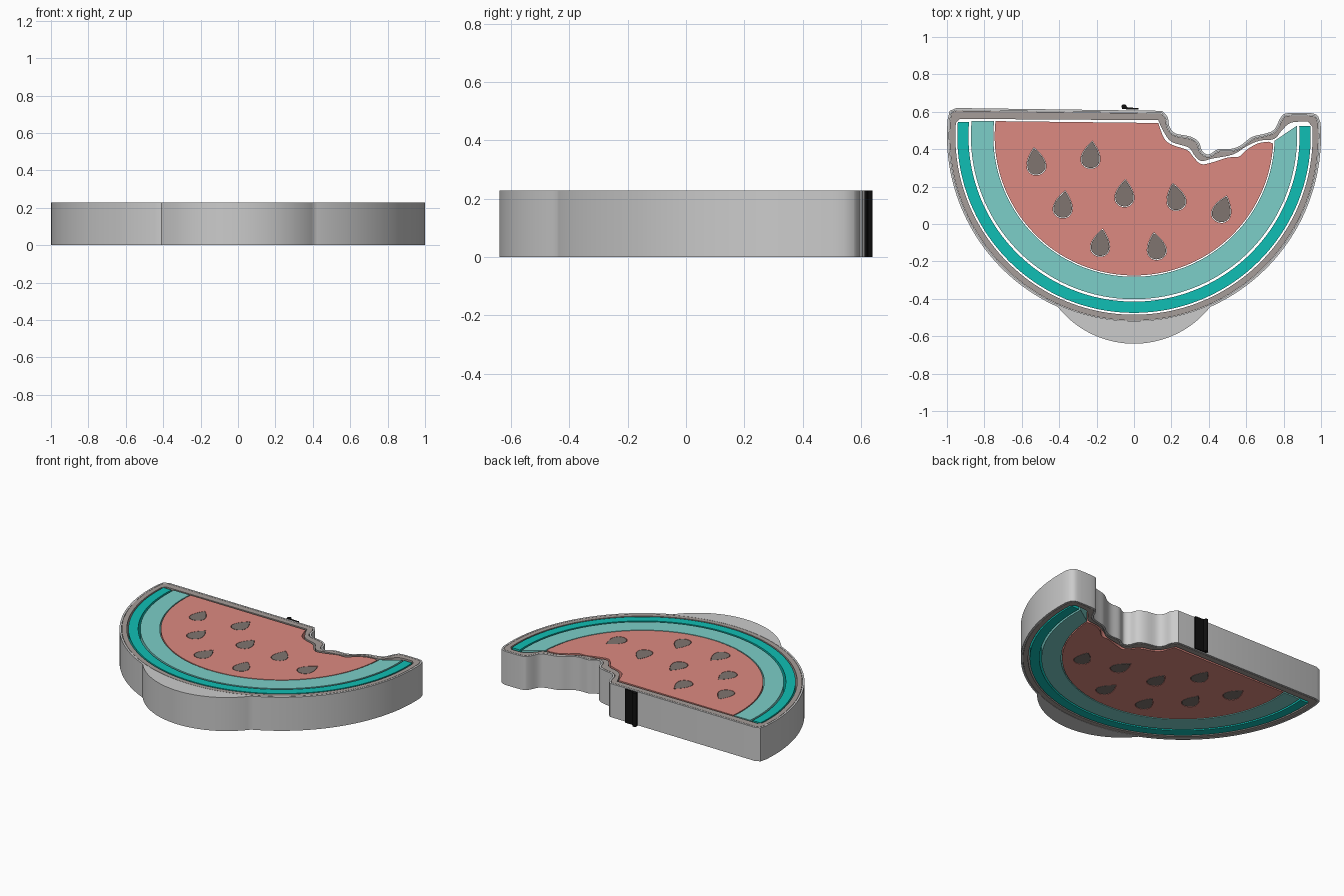
import bpy, bmesh
from math import sin, cos, pi, asin, radians
from mathutils import Vector

if "Cube" in bpy.data.objects:
    bpy.data.objects.remove(bpy.data.objects["Cube"])

H = 0.228          # thickness of every part
CY = 0.47          # centre height of the concentric rind arcs


def arc(r, y_left, y_right, n=96, cy=CY):
    """Lower arc about (0, cy), running left to right through the bottom."""
    a0 = pi - asin((y_left - cy) / r)
    a1 = 2 * pi + asin((y_right - cy) / r)
    return [(r * cos(a0 + (a1 - a0) * i / n), cy + r * sin(a0 + (a1 - a0) * i / n))
            for i in range(n + 1)]


def smooth(pts, steps=4):
    """Catmull-Rom curve through an open list of points."""
    p = [Vector(q) for q in pts]
    p = [p[0]] + p + [p[-1]]
    out = []
    for a, b, c, d in zip(p, p[1:], p[2:], p[3:]):
        for i in range(steps):
            t = i / steps
            v = 0.5 * (2 * b + (c - a) * t + (2 * a - 5 * b + 4 * c - d) * t * t
                       + (3 * b - a - 3 * c + d) * t ** 3)
            out.append(v[:])
    return out + [tuple(pts[-1])]


def inset(pts, d):
    """Move a counter-clockwise outline inwards."""
    out = []
    for i, q in enumerate(pts):
        e = (Vector(pts[(i + 1) % len(pts)]) - Vector(pts[i - 1])).normalized()
        out.append((q[0] - e.y * d, q[1] + e.x * d))
    return out


def slab(name, loops, color=None):
    """Extrude outlines (nested loops become holes) to the full thickness."""
    cu = bpy.data.curves.new(name, 'CURVE')
    cu.dimensions, cu.fill_mode, cu.extrude = '2D', 'BOTH', H / 2
    for loop in loops:
        s = cu.splines.new('POLY')
        s.points.add(len(loop) - 1)
        for p, q in zip(s.points, loop):
            p.co = (q[0], q[1], 0, 1)
        s.use_cyclic_u = True
    ob = bpy.data.objects.new(name, cu)
    ob.location.z = H / 2
    bpy.context.collection.objects.link(ob)
    bpy.ops.object.select_all(action='DESELECT')
    ob.select_set(True)
    bpy.context.view_layer.objects.active = ob
    bpy.ops.object.convert(target='MESH')
    ob = bpy.context.object
    bm = bmesh.new()
    bm.from_mesh(ob.data)
    bmesh.ops.remove_doubles(bm, verts=bm.verts, dist=1e-5)
    bmesh.ops.recalc_face_normals(bm, faces=bm.faces)
    bm.to_mesh(ob.data)
    bm.free()
    bpy.ops.object.shade_smooth_by_angle(angle=radians(30))
    if color:
        m = bpy.data.materials.new(name + "_colour")
        m.diffuse_color = (*color, 1)
        m.use_nodes = True
        m.node_tree.nodes["Principled BSDF"].inputs["Base Color"].default_value = m.diffuse_color
        ob.data.materials.clear()
        ob.data.materials.append(m)
    return ob


# Top edge with the bite, right to left
top = smooth([(0.985, 0.575), (0.95, 0.592), (0.82, 0.592), (0.785, 0.57), (0.75, 0.505),
              (0.70, 0.483), (0.63, 0.465), (0.57, 0.42), (0.52, 0.402), (0.45, 0.40),
              (0.40, 0.372), (0.365, 0.39), (0.345, 0.44), (0.30, 0.468), (0.22, 0.485),
              (0.19, 0.52), (0.18, 0.57), (0.15, 0.605)]) + [(-0.95, 0.62), (-0.985, 0.605)]
outline = arc(1.0, 0.56, 0.54) + top

# Pale outer rim, with the shallow bulge under the slice
body_in = inset(outline, 0.012)
left = [p for p in outline[:97] if p[0] < -0.41]
right = [p for p in outline[:97] if p[0] > 0.41]
bulge = arc(0.52, -0.442, -0.442, 40, -0.12)
slab("outer_rim", [left + bulge + right + top, body_in])

# Brownish-grey frame inside the rim
inner_top = smooth([(0.93, 0.547), (0.84, 0.542), (0.79, 0.50), (0.75, 0.455), (0.67, 0.445),
                    (0.60, 0.415), (0.53, 0.372), (0.42, 0.35), (0.36, 0.337), (0.325, 0.365),
                    (0.29, 0.41), (0.20, 0.44), (0.155, 0.50), (0.13, 0.555)]) + [(-0.93, 0.562)]
slab("frame", [inset(outline, 0.014), arc(0.955, 0.54, 0.52) + inner_top], (0.38, 0.34, 0.32))

# Two rind bands
slab("dark_rind", [arc(0.945, 0.545, 0.525) + arc(0.885, 0.545, 0.525)[::-1]],
     (0.005, 0.52, 0.46))
slab("light_rind", [arc(0.872, 0.55, 0.525) + arc(0.752, 0.55, 0.445)[::-1]],
     (0.20, 0.62, 0.58))


# Seeds: x, y, tilt in degrees
def drop(x, y, tilt, k=1.0, n=32):
    c, s = cos(radians(tilt)), sin(radians(tilt))
    pts = []
    for i in range(n):
        t = 2 * pi * i / n
        u, v = -0.064 * k * sin(t) * abs(sin(t / 2)), 0.071 * k * cos(t)
        pts.append((x + u * c - v * s, y + u * s + v * c))
    return pts


seeds = [(-0.525, 0.335, 8), (-0.23, 0.37, -6), (-0.378, 0.105, -8), (-0.05, 0.165, -3),
         (0.222, 0.145, 12), (0.473, 0.08, -18), (-0.178, -0.10, -8), (0.118, -0.118, 10)]
for i, sd in enumerate(seeds):
    slab(f"seed_{i + 1}", [drop(*sd)], (0.215, 0.178, 0.162))

# Flesh with a pocket for each seed
bite = smooth([(0.72, 0.44), (0.66, 0.43), (0.60, 0.395), (0.56, 0.36), (0.50, 0.355),
               (0.42, 0.33), (0.36, 0.32), (0.32, 0.355), (0.285, 0.395), (0.20, 0.425),
               (0.16, 0.46), (0.13, 0.54)])
slab("flesh", [arc(0.745, 0.55, 0.43) + bite] + [drop(*sd, k=1.05) for sd in seeds],
     (0.72, 0.255, 0.22))

# Small black tab on the back edge
slab("back_tab", [[(-0.065, 0.614), (0.025, 0.612), (0.025, 0.62), (-0.035, 0.623)]
                  + [(-0.053 + 0.014 * cos(a), 0.628 + 0.012 * sin(a))
                     for a in [pi * k / 8 for k in range(0, 11)]]], (0.005, 0.005, 0.005))
